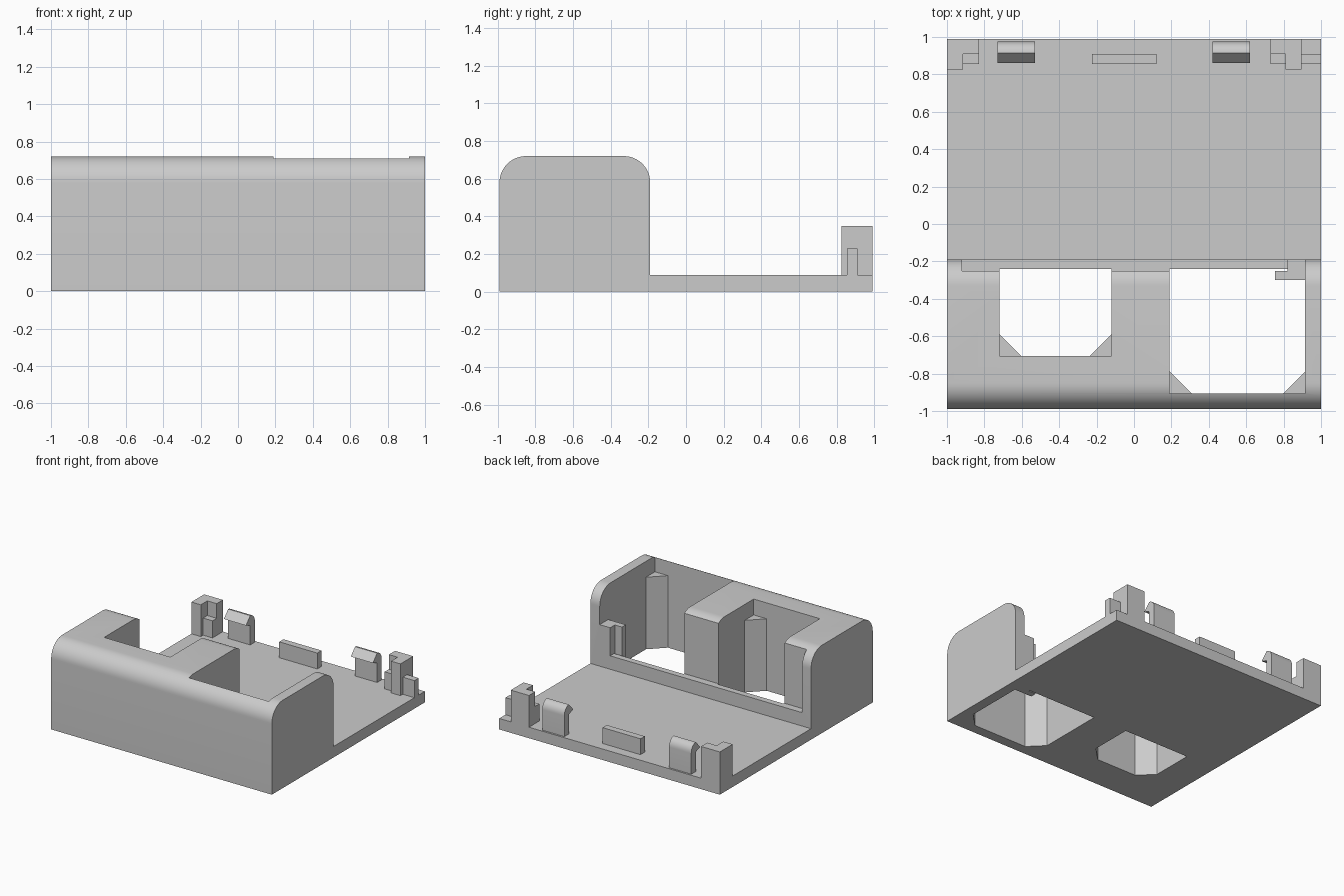
import bpy, bmesh, math

old = bpy.data.objects.get("Cube")
if old:
    bpy.data.objects.remove(old, do_unlink=True)

grey = bpy.data.materials.new("light_grey_plastic")
grey.use_nodes = True
COLOUR = (0.6, 0.6, 0.6, 1)
grey.diffuse_color = COLOUR
grey.node_tree.nodes["Principled BSDF"].inputs["Base Color"].default_value = COLOUR


def prism(name, points, lo, hi, axis="z"):
    """Extrude a closed outline: (x, y) along z, or (y, z) along x."""
    place = (lambda p, h: (p[0], p[1], h)) if axis == "z" else (lambda p, h: (h, p[0], p[1]))
    bm = bmesh.new()
    face = bm.faces.new([bm.verts.new(place(p, lo)) for p in points])
    ext = bmesh.ops.extrude_face_region(bm, geom=[face])
    shift = (0, 0, hi - lo) if axis == "z" else (hi - lo, 0, 0)
    verts = [g for g in ext["geom"] if isinstance(g, bmesh.types.BMVert)]
    bmesh.ops.translate(bm, vec=shift, verts=verts)
    bmesh.ops.recalc_face_normals(bm, faces=bm.faces)
    mesh = bpy.data.meshes.new(name)
    bm.to_mesh(mesh)
    bm.free()
    mesh.materials.append(grey)
    ob = bpy.data.objects.new(name, mesh)
    bpy.context.collection.objects.link(ob)
    return ob


def box(name, x, y, z):
    return prism(name, [(x[0], y[0]), (x[1], y[0]), (x[1], y[1]), (x[0], y[1])], *z)


def arc(cy, cz, ry, rz, start, end, steps):
    angles = [math.radians(start + (end - start) * i / steps) for i in range(steps + 1)]
    return [(cy + ry * math.cos(a), cz + rz * math.sin(a)) for a in angles]


def select(ob):
    bpy.ops.object.select_all(action="DESELECT")
    ob.select_set(True)
    bpy.context.view_layer.objects.active = ob


def cut(ob, cutter):
    cutter.hide_render = True
    mod = ob.modifiers.new("cut", "BOOLEAN")
    mod.operation = "DIFFERENCE"
    mod.solver = "EXACT"
    mod.object = cutter
    select(ob)
    bpy.ops.object.modifier_apply(modifier=mod.name)
    bpy.data.objects.remove(cutter, do_unlink=True)


FRONT, BACK, HOUSING, PLATE, TOP, R = -0.99, 0.99, -0.19, 0.09, 0.72, 0.14

# Rounded housing and base plate as one side profile
side = [(FRONT, 0), (BACK, 0), (BACK, PLATE), (HOUSING, PLATE)]
side += arc(HOUSING - R, TOP - R, R, R, 0, 90, 12)
side += arc(FRONT + R, TOP - R, R, R, 90, 180, 12)
body = prism("housing_and_base", side, -1, 1, "x")

# Two through pockets with chamfered front corners below a square mouth
for x0, x1, y0 in ((-0.72, -0.12, -0.705), (0.19, 0.915, -0.905)):
    c, y1 = 0.117, -0.24
    outline = [(x0 + c, y0), (x1 - c, y0), (x1, y0 + c), (x1, y1), (x0, y1), (x0, y0 + c)]
    cut(body, prism("pocket_cutter", outline, -0.1, 1))
    cut(body, box("mouth_cutter", (x0, x1), (y0, y1), (0.59, 1)))

# Rear slot above the low wall, and the space over the corner guide
cut(body, box("slot_cutter", (-0.92, 0.82), (-0.25, 0), (0.2, 1)))
cut(body, box("guide_cutter", (0.8, 0.915), (-0.3, 0), (0.43, 1)))
select(body)
bpy.ops.object.shade_smooth_by_angle(angle=math.radians(30))

# Corner guide inside the larger pocket
guide = [(0.755, -0.3), (0.915, -0.3), (0.915, HOUSING), (0.82, HOUSING), (0.82, -0.25), (0.755, -0.25)]
prism("pocket_corner_guide", guide, 0, 0.43)

# L-shaped posts with low stubs at the back corners
for name, outer, inner, mid in (("right", -1, -0.83, -0.915), ("left", 0.895, 0.73, 0.81)):
    outline = [(outer, 0.825), (mid, 0.825), (mid, 0.91), (inner, 0.91), (inner, BACK), (outer, BACK)]
    prism(name + "_corner_post", outline, PLATE, 0.35)
    box(name + "_post_stub", sorted((mid, inner)), (0.855, 0.91), (PLATE, 0.23))
box("left_outer_stub", (0.895, 1), (0.855, 0.91), (PLATE, 0.23))

# Snap hooks with a rounded back and a pointed tip
hook = [(0.915, PLATE), (0.975, PLATE)] + arc(0.915, 0.26, 0.06, 0.07, 0, 90, 8)
hook += [(0.86, 0.27), (0.915, 0.25)]
for name, x in (("right", -0.73), ("left", 0.42)):
    ob = prism(name + "_snap_hook", hook, x, x + 0.2, "x")
    select(ob)
    bpy.ops.object.shade_smooth_by_angle(angle=math.radians(30))

# Low stop tab between the hooks
box("stop_tab", (-0.225, 0.12), (0.855, 0.91), (PLATE, 0.22))
